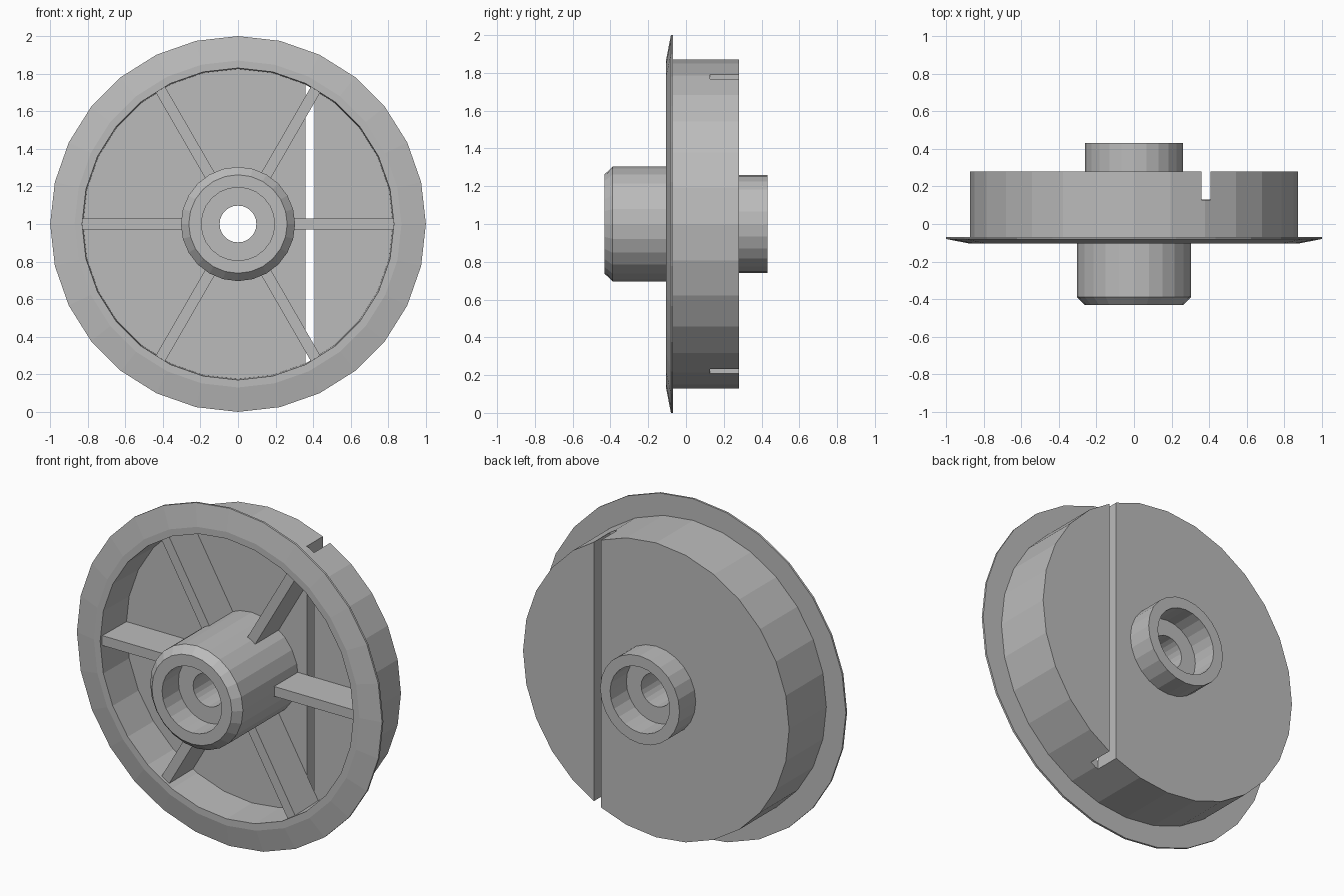
import bpy, bmesh
from math import cos, sin, tau, radians
from mathutils import Matrix, Vector

cube = bpy.data.objects.get("Cube")
if cube:
    bpy.data.objects.remove(cube, do_unlink=True)

grey = bpy.data.materials.new("grey plastic")
grey.use_nodes = True
grey.diffuse_color = (0.5, 0.5, 0.5, 1)
grey.node_tree.nodes["Principled BSDF"].inputs["Base Color"].default_value = (0.5, 0.5, 0.5, 1)

CENTRE = Vector((0, 0, 1))


def finish(name, bm):
    bmesh.ops.recalc_face_normals(bm, faces=bm.faces)
    mesh = bpy.data.meshes.new(name)
    bm.to_mesh(mesh)
    bm.free()
    mesh.materials.append(grey)
    obj = bpy.data.objects.new(name, mesh)
    bpy.context.collection.objects.link(obj)
    return obj


def lathe(name, profile, sides):
    """Revolve a closed (radius, y) profile around the wheel axis."""
    bm = bmesh.new()
    rings = []
    for k in range(sides):
        a = tau * k / sides
        rings.append([bm.verts.new(CENTRE + Vector((r * cos(a), y, r * sin(a))))
                      for r, y in profile])
    n = len(profile)
    for k in range(sides):
        here, there = rings[k], rings[(k + 1) % sides]
        for i in range(n):
            j = (i + 1) % n
            bm.faces.new((here[i], here[j], there[j], there[i]))
    return finish(name, bm)


def box(name, low, high, angle=0):
    """Box given by its corners relative to the axis, turned about the axis."""
    low, high = Vector(low), Vector(high)
    bm = bmesh.new()
    bmesh.ops.create_cube(bm, size=1)
    place = (Matrix.Translation(CENTRE) @ Matrix.Rotation(angle, 4, 'Y')
             @ Matrix.Translation((low + high) / 2)
             @ Matrix.Diagonal((*(high - low), 1)))
    bmesh.ops.transform(bm, matrix=place, verts=bm.verts)
    return finish(name, bm)


# Drum: tapered flange, rim and back web in one turned piece
WEB_Y, BACK_Y = 0.13, 0.28
drum = lathe("flanged_drum", [
    (0.83, -0.105), (0.87, -0.105), (1.0, -0.08), (1.0, -0.068), (0.872, -0.068),
    (0.872, BACK_Y), (0.23, BACK_Y), (0.23, WEB_Y), (0.825, WEB_Y)], 28)

# Slot cut through the web and the rear part of the rim
slot = box("slot_cutter", (0.36, WEB_Y - 0.002, -1.1), (0.408, 0.4, 1.1))
slot.hide_render = True
cut = drum.modifiers.new("slot", 'BOOLEAN')
cut.operation = 'DIFFERENCE'
cut.solver = 'EXACT'
cut.object = slot
bpy.context.view_layer.objects.active = drum
bpy.ops.object.modifier_apply(modifier=cut.name)
bpy.data.objects.remove(slot, do_unlink=True)

# Hub with chamfered nose, rear boss, counterbores and axle bore
lathe("hub", [
    (0.195, -0.432), (0.262, -0.432), (0.304, -0.388), (0.304, 0.15), (0.26, 0.15),
    (0.26, 0.432), (0.195, 0.432), (0.195, 0.28), (0.098, 0.28),
    (0.098, -0.28), (0.195, -0.28)], 24)

# Six spokes
for k in range(6):
    box(f"spoke_{k + 1}", (0.28, -0.09, -0.029), (0.832, WEB_Y, 0.029), radians(60 * k))
